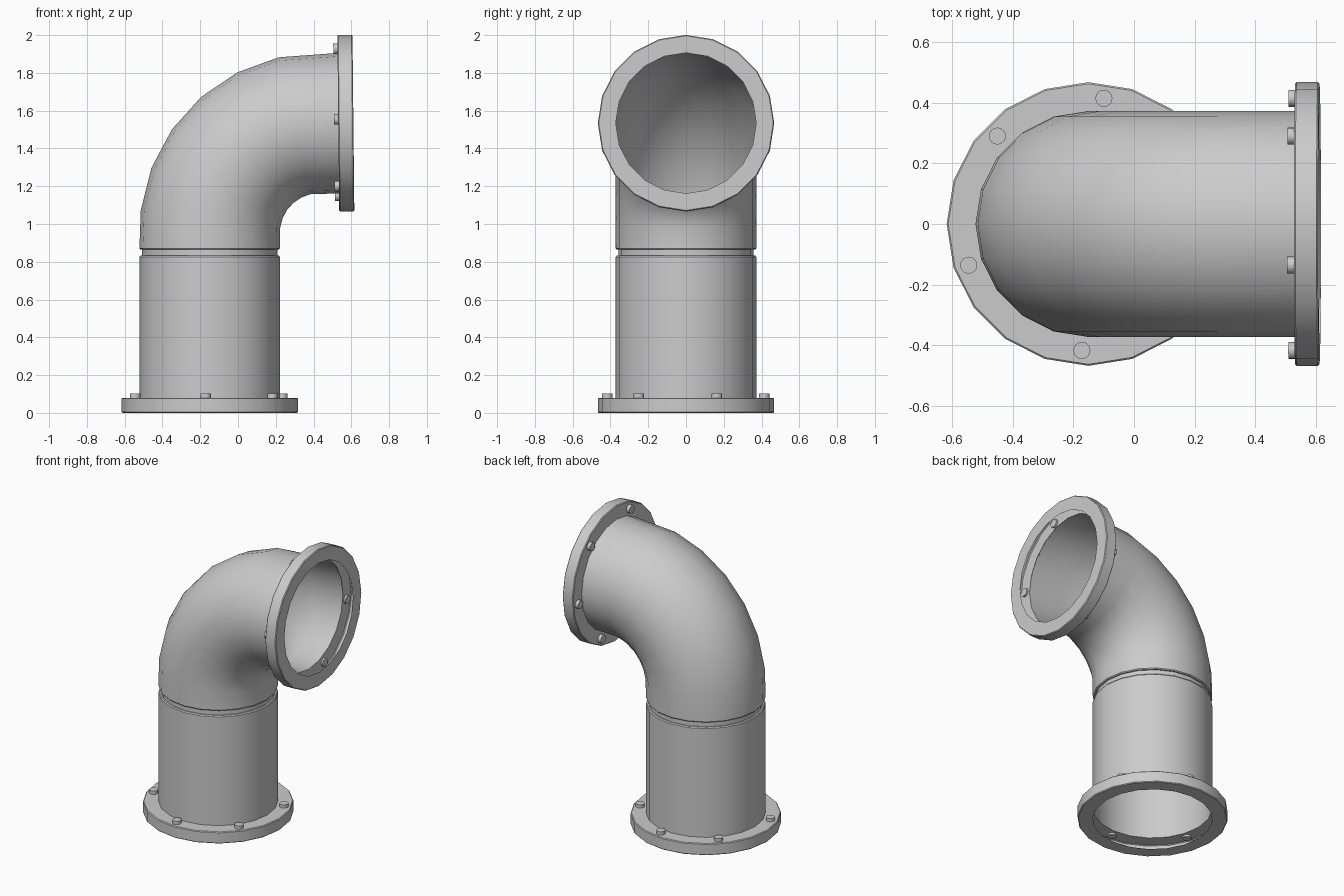
import bpy, bmesh
from math import sin, cos, radians, pi
from mathutils import Matrix, Vector

if "Cube" in bpy.data.objects:
    bpy.data.objects.remove(bpy.data.objects["Cube"])

SIDES = 20
R_PIPE, R_FLANGE, AXIS_X = 0.372, 0.467, -0.15


def finish(name, bm):
    mesh = bpy.data.meshes.new(name)
    bm.to_mesh(mesh)
    bm.free()
    obj = bpy.data.objects.new(name, mesh)
    bpy.context.collection.objects.link(obj)
    bpy.ops.object.select_all(action='DESELECT')
    bpy.context.view_layer.objects.active = obj
    obj.select_set(True)
    bpy.ops.object.shade_smooth_by_angle(angle=radians(35))
    return obj


def skin(name, rings, flip=False):
    """Skin open rings: each is (centre, tangent angle from +x in xz, radius)."""
    bm = bmesh.new()
    loops = []
    for (x, z), t, r in rings:
        side = Vector((sin(t), 0, -cos(t)))
        loops.append([bm.verts.new(Vector((x, 0, z)) + side * r * cos(2 * pi * i / SIDES)
                                   + Vector((0, r * sin(2 * pi * i / SIDES), 0)))
                      for i in range(SIDES)])
    for a, b in zip(loops, loops[1:]):
        for i in range(SIDES):
            j = (i + 1) % SIDES
            bm.faces.new((a[i], a[j], b[j], b[i]))
    return finish(name, bm)


def lathe(name, profile):
    return skin(name, [((0, z), pi / 2, r) for r, z in profile])


def place(obj, matrix):
    obj.data.transform(matrix)
    if matrix.determinant() < 0:
        obj.data.flip_normals()


# Placement of the base flange and of the mirrored outlet flange
base = Matrix.Translation((AXIS_X, 0, 0))
outlet = (Matrix.Translation((0.611, 0, 1.534)) @ Matrix.Rotation(radians(-0.6), 4, 'Y')
          @ Matrix(((0, 0, -1, 0), (0, 1, 0, 0), (-1, 0, 0, 0), (0, 0, 0, 1))))

for label, mat in (("base", base), ("outlet", outlet)):
    # Hollow flange, open on the inside
    c = 0.005
    place(lathe(label + "_flange", [(R_PIPE, 0), (R_FLANGE - c, 0), (R_FLANGE, c),
                                    (R_FLANGE, 0.08 - c), (R_FLANGE - c, 0.08),
                                    (R_PIPE, 0.08)]), mat)
    # Irregularly spaced bolts
    for n, a in enumerate((23, 83, 136, 199, 267, 323)):
        bm = bmesh.new()
        bmesh.ops.create_cone(bm, cap_ends=True, segments=16, radius1=0.028, radius2=0.028,
                              depth=0.035, matrix=Matrix.Translation(
                                  (0.417 * cos(radians(a)), 0.417 * sin(radians(a)), 0.085)))
        place(finish(f"{label}_bolt_{n + 1}", bm), mat)

# Straight pipe with the joint groove at the top
pipe = lathe("straight_pipe", [(R_PIPE, 0.08), (R_PIPE, 0.825), (R_PIPE - 0.005, 0.832),
                               (0.358, 0.832), (0.358, 0.865), (R_PIPE - 0.005, 0.865),
                               (R_PIPE, 0.871)])
place(pipe, base)

# Elbow: quarter bend of radius 0.58 with straight ends
rings = [((AXIS_X, 0.871), pi / 2, R_PIPE)]
for d in range(83, 12, -14):
    t = radians(d)
    rings.append(((0.43 - 0.58 * sin(t), 0.955 + 0.58 * cos(t)), t, R_PIPE))
rings.append(((0.535, 1.534), 0, R_PIPE))
skin("elbow_pipe", rings)
